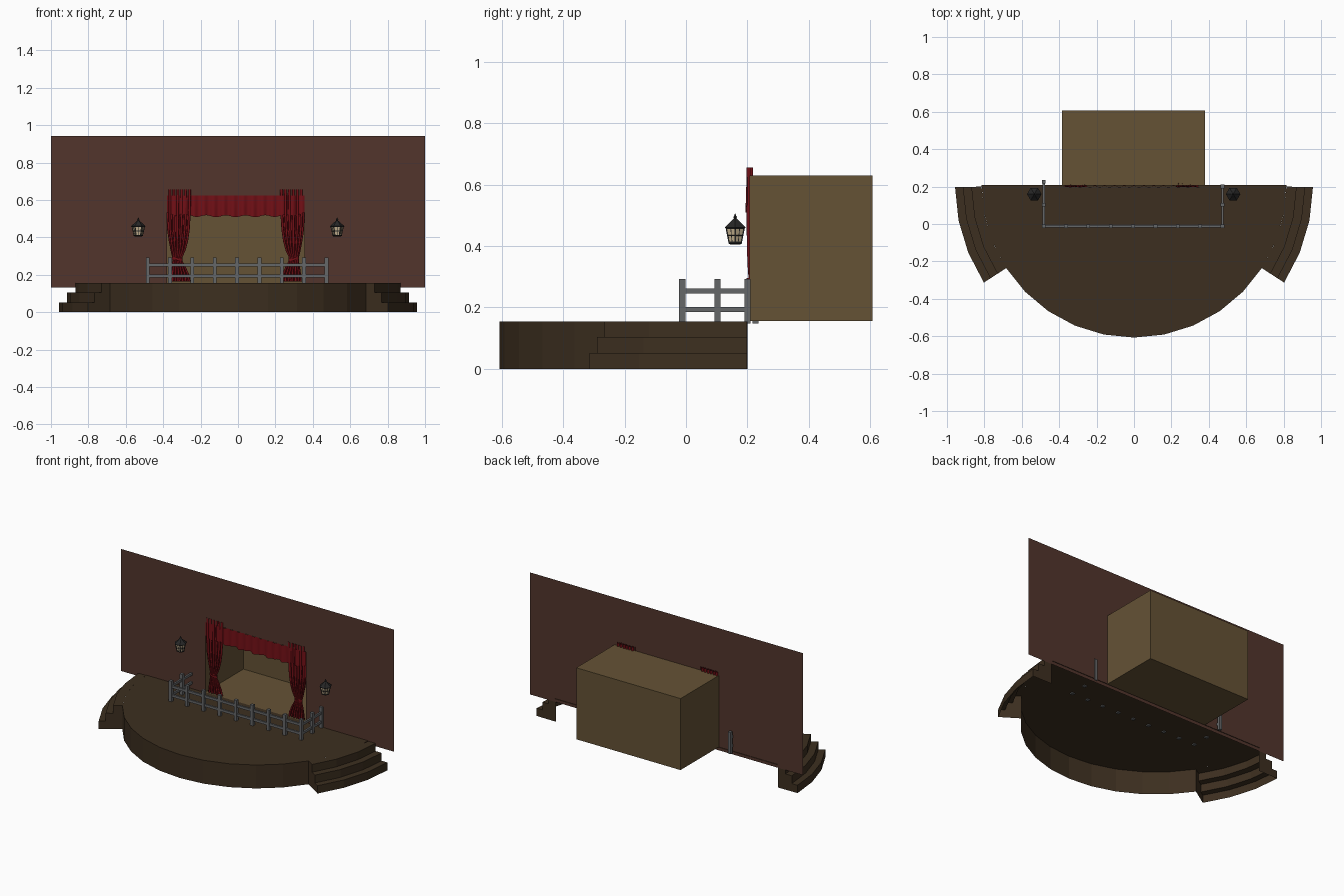
import bpy, bmesh
from math import sin, cos, pi, radians
from mathutils import Vector

if "Cube" in bpy.data.objects:
    bpy.data.objects.remove(bpy.data.objects["Cube"])


def material(name, rgb):
    m = bpy.data.materials.new(name)
    m.diffuse_color = (*rgb, 1)
    m.use_nodes = True
    m.node_tree.nodes["Principled BSDF"].inputs["Base Color"].default_value = m.diffuse_color
    return m


BRICK = material("brown_wall", (0.085, 0.036, 0.025))
WOOD = material("dark_wood", (0.046, 0.028, 0.014))
PANEL = material("tan_panel", (0.13, 0.085, 0.036))
RED = material("red_cloth", (0.17, 0.005, 0.008))
METAL = material("grey_metal", (0.13, 0.135, 0.14))
IRON = material("dark_iron", (0.02, 0.02, 0.02))
GLASS = material("cream_glass", (0.6, 0.48, 0.3))


def make(name, bm, mat, smooth=False):
    me = bpy.data.meshes.new(name)
    bm.normal_update()
    bm.to_mesh(me)
    bm.free()
    me.materials.append(mat)
    ob = bpy.data.objects.new(name, me)
    bpy.context.collection.objects.link(ob)
    for p in me.polygons:
        p.use_smooth = smooth
    return ob


def face(bm, pts):
    return bm.faces.new([bm.verts.new(p) for p in pts])


def loft(bm, rows, closed=False):
    """Skin a list of point rows with quads."""
    vs = [[bm.verts.new(p) for p in r] for r in rows]
    n = len(rows[0])
    for a, b in zip(vs, vs[1:]):
        for i in range(n if closed else n - 1):
            j = (i + 1) % n
            bm.faces.new((a[i], a[j], b[j], b[i]))
    return vs


def box(bm, lo, hi):
    x0, y0, z0 = lo
    x1, y1, z1 = hi
    vs = loft(bm, [[(x0, y0, z), (x1, y0, z), (x1, y1, z), (x0, y1, z)] for z in (z0, z1)], True)
    bm.faces.new(vs[0][::-1])
    bm.faces.new(vs[1])


def polar(r, deg, z):
    a = radians(deg)
    return (r * sin(a), 0.208 - r * cos(a), z)


# stage: half disc top with a front riser, open underneath
R, H = 0.815, 0.155
front = [-57 + 11.4 * i for i in range(11)]
side = [57 + 10.8 * i for i in range(4)]
bm = bmesh.new()
face(bm, [polar(R, a, H) for a in [-90, -79, -68] + front + [68, 79, 90]])
loft(bm, [[polar(R, a, z) for a in front] for z in (0, H)])
make("stage_floor", bm, WOOD)

# curved stairs on both ends
profile = [(R, H), (0.87, H), (0.87, 0.104), (0.915, 0.104), (0.915, 0.052), (0.957, 0.052), (0.957, 0)]
for s, nm in ((1, "right"), (-1, "left")):
    bm = bmesh.new()
    loft(bm, [[polar(r, s * a, z) for r, z in profile] for a in side])
    for a in (side[0], side[-1]):
        face(bm, [polar(r, s * a, z) for r, z in profile + [(R, 0)]])
    make("stairs_" + nm, bm, WOOD)

# back wall with an opening
WY, OL, OR, OT = 0.204, -0.38, 0.355, 0.622
bm = bmesh.new()
for x0, x1, z0, z1 in ((-1, OL, 0.133, 0.942), (OR, 1, 0.133, 0.942),
                       (OL, OR, OT, 0.942), (OL, OR, 0.133, H)):
    face(bm, [(x0, WY, z0), (x1, WY, z0), (x1, WY, z1), (x0, WY, z1)])
bmesh.ops.remove_doubles(bm, verts=bm.verts, dist=1e-5)
make("back_wall", bm, BRICK)

# recessed room, open to the front
bm = bmesh.new()
box(bm, (-0.385, 0.206, 0.156), (0.38, 0.607, 0.63))
bm.normal_update()
bmesh.ops.delete(bm, geom=[f for f in bm.faces if f.normal.y < -0.9], context='FACES_ONLY')
make("back_room", bm, PANEL)

# railing posts and rails
XL, XR, YF = -0.483, 0.473, -0.012
posts = [(XL + (XR - XL) * i / 8, YF) for i in range(9)]
posts += [(XL, 0.103), (XR, 0.103), (XL, 0.226), (XR, 0.2)]
bm = bmesh.new()
for x, y in posts:
    box(bm, (x - 0.01, y - 0.01, 0.148), (x + 0.01, y + 0.01, 0.292))
make("railing_posts", bm, METAL)
bm = bmesh.new()
for z in (0.194, 0.253):
    w, h = 0.006, 0.008
    box(bm, (XL - w, YF - w, z - h), (XR + w, YF + w, z + h))
    for x, end in ((XL, 0.23), (XR, 0.21)):
        box(bm, (x - w, YF, z - h), (x + w, end, z + h))
make("railing_rails", bm, METAL)

# side curtains gathered at a tie: height, outer edge, inner edge
CX = -0.013
shape = [(0.165, 0.352, 0.243), (0.2, 0.348, 0.25), (0.24, 0.342, 0.268), (0.275, 0.335, 0.287),
         (0.295, 0.336, 0.287), (0.33, 0.345, 0.27), (0.38, 0.355, 0.256), (0.44, 0.364, 0.247),
         (0.52, 0.367, 0.242), (0.655, 0.367, 0.24)]
for s, nm in ((1, "right"), (-1, "left")):
    bm = bmesh.new()
    rows = []
    for z, xo, xi in shape:
        amp = 0.011 * min(1, (xo - xi) / 0.11)
        rows.append([(CX + s * (xo + (xi - xo) * i / 60 + 0.004 * sin(i / 60 * 24 * pi)),
                      0.208 + amp * sin(i / 60 * 12 * pi), z) for i in range(61)])
    loft(bm, rows)
    make("curtain_" + nm, bm, RED, True)
    # tie band
    bm = bmesh.new()
    loft(bm, [[(CX + s * 0.311 + 0.028 * cos(k * pi / 8), 0.208 + 0.014 * sin(k * pi / 8),
                z + s * 0.006 * cos(k * pi / 8)) for k in range(16)] for z in (0.277, 0.291)], True)
    make("curtain_tie_" + nm, bm, RED, True)

# draped valance
bm = bmesh.new()
rows = []
N = 160
for t in (0, 0.35, 0.7, 1):
    row = []
    for i in range(N + 1):
        u = i / N
        low = 0.513 + 0.005 * cos(u * 14 * pi) + 0.014 * (2 * u - 1) ** 4
        row.append((OL + (OR - OL) * u, 0.2 + (0.003 + 0.003 * (1 - t)) * sin(u * 28 * pi),
                    low + (0.624 - low) * t))
    rows.append(row)
loft(bm, rows)
make("curtain_valance", bm, RED, True)

# hexagonal wall lanterns
LY = 0.16


def hexring(cx, r, z):
    return [(cx + r * cos(k * pi / 3), LY + r * sin(k * pi / 3), z) for k in range(6)]


def bar(bm, a, b, w=0.0022):
    a, b = Vector(a), Vector(b)
    q = Vector((0, 0, 1)).rotation_difference(b - a)
    offs = [q @ Vector((w * x, w * y, 0)) for x, y in ((-1, -1), (1, -1), (1, 1), (-1, 1))]
    loft(bm, [[p + o for o in offs] for p in (a, b)], True)


for cx, nm in ((0.53, "right"), (-0.533, "left")):
    lo, mid, hi = (hexring(cx, r, z) for r, z in ((0.023, 0.412), (0.0285, 0.434), (0.033, 0.456)))
    bm = bmesh.new()
    loft(bm, [lo, hi], True)
    make("lantern_glass_" + nm, bm, GLASS)
    bm = bmesh.new()
    for k in range(6):
        j = (k + 1) % 6
        bar(bm, lo[k], hi[k])
        bar(bm, mid[k], mid[j], 0.0015)
        half = [(Vector(r[k]) + Vector(r[j])) / 2 for r in (lo, hi)]
        bar(bm, *half, 0.0012)
    # base, roof and finial
    for prof in ([(0.019, 0.405), (0.026, 0.409), (0.026, 0.414)],
                 [(0.034, 0.455), (0.039, 0.46), (0.024, 0.473), (0.009, 0.487), (0.004, 0.49),
                  (0.007, 0.494), (0.004, 0.498), (0.001, 0.506)]):
        vs = loft(bm, [hexring(cx, r, z) for r, z in prof], True)
        bm.faces.new(vs[0][::-1])
        bm.faces.new(vs[-1])
    make("lantern_frame_" + nm, bm, IRON)
